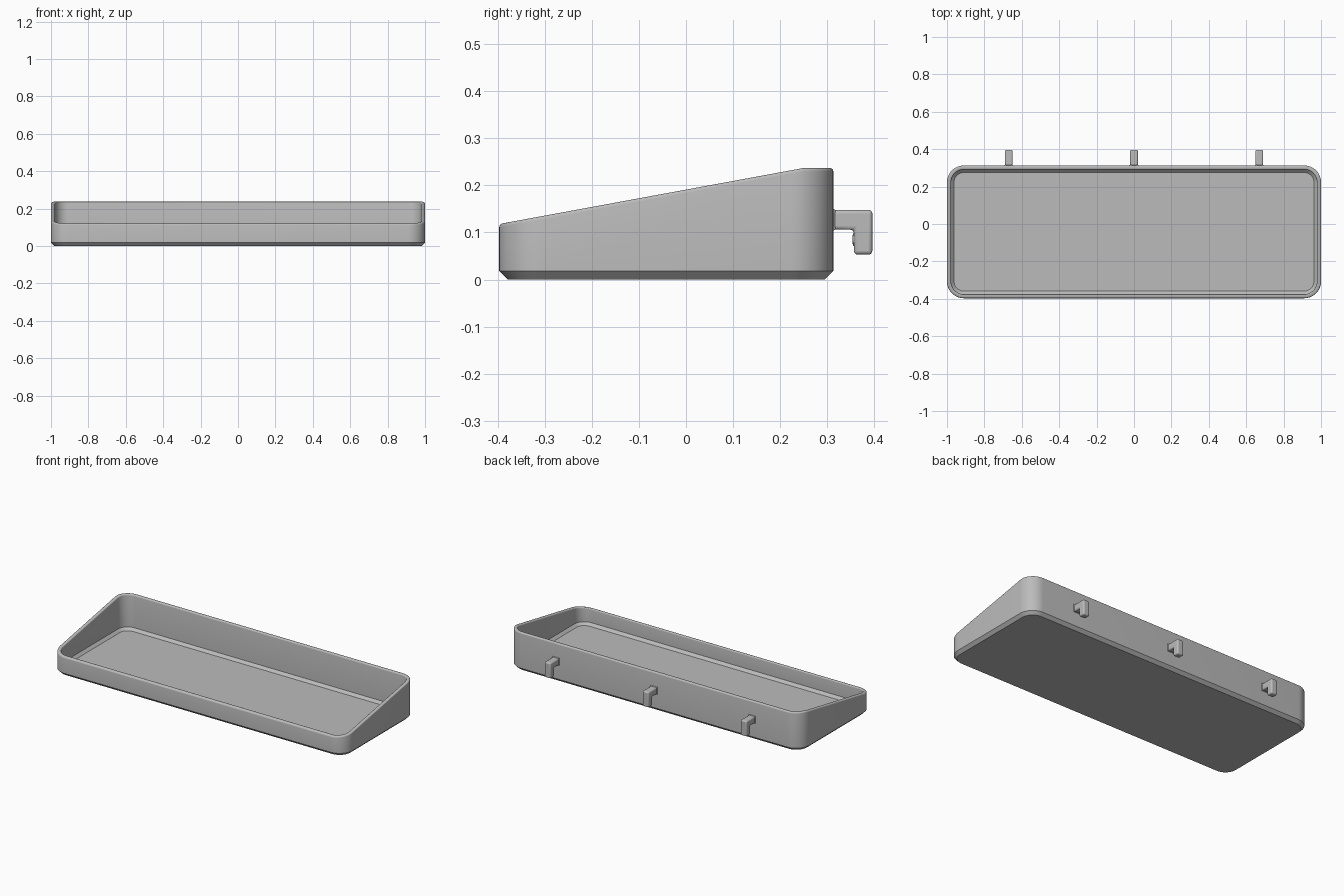
import bpy, bmesh, math
from mathutils import Vector

cube = bpy.data.objects.get("Cube")
if cube:
    bpy.data.objects.remove(cube, do_unlink=True)

grey = bpy.data.materials.new("plain grey")
grey.use_nodes = True
grey.diffuse_color = (0.5, 0.5, 0.5, 1)
grey.node_tree.nodes["Principled BSDF"].inputs["Base Color"].default_value = (0.5, 0.5, 0.5, 1)

BACK, FRONT, RADIUS, WALL = 0.313, -0.397, 0.09, 0.022
FLOOR, CHAMFER, ROUND = 0.02, 0.018, 0.007


def finish(bm, name, angle=30):
    bmesh.ops.recalc_face_normals(bm, faces=bm.faces)
    mesh = bpy.data.meshes.new(name)
    bm.to_mesh(mesh)
    bm.free()
    obj = bpy.data.objects.new(name, mesh)
    bpy.context.collection.objects.link(obj)
    mesh.materials.append(grey)
    bpy.ops.object.select_all(action='DESELECT')
    obj.select_set(True)
    bpy.context.view_layer.objects.active = obj
    bpy.ops.object.shade_smooth_by_angle(angle=math.radians(angle))
    return obj


def outline(inset, steps=12):
    """Rounded rectangle, inset from the outer wall."""
    r = RADIUS - inset
    centres = [(1 - RADIUS, BACK - RADIUS), (RADIUS - 1, BACK - RADIUS),
               (RADIUS - 1, FRONT + RADIUS), (1 - RADIUS, FRONT + RADIUS)]
    points = []
    for k, (cx, cy) in enumerate(centres):
        for i in range(steps + 1):
            a = math.pi / 2 * (k + i / steps)
            points.append((cx + r * math.cos(a), cy + r * math.sin(a)))
    return points


def rim_height(y):
    return min(0.237, 0.118 + 0.184 * (y - FRONT))


# Tray: rings up the outside, over the rounded rim and down to the floor
bm = bmesh.new()
sections = [(CHAMFER, 0, False), (0, CHAMFER, False)]
for i in range(5):
    a = math.pi / 8 * i
    sections.append((ROUND * (1 - math.cos(a)), ROUND * (math.sin(a) - 1), True))
for i in range(5):
    a = math.pi / 8 * i
    sections.append((WALL - ROUND * (1 - math.sin(a)), ROUND * (math.cos(a) - 1), True))
sections += [(WALL, FLOOR + 0.016, False), (WALL + 0.016, FLOOR, False)]
rings = []
for inset, z, on_rim in sections:
    rings.append([bm.verts.new((x, y, z + (rim_height(y) if on_rim else 0)))
                  for x, y in outline(inset)])
for low, high in zip(rings, rings[1:]):
    n = len(low)
    for i in range(n):
        j = (i + 1) % n
        bm.faces.new((low[i], low[j], high[j], high[i]))
bm.faces.new(rings[0])
bm.faces.new(rings[-1])
finish(bm, "tray")

# Hooks: L-shaped side profile, extruded and rounded, with a flared root
HOOK = [(0.305, 0.106), (0.357, 0.106), (0.357, 0.053), (0.396, 0.053),
        (0.396, 0.148), (0.305, 0.148)]
for side, x in (("right", -0.67), ("middle", 0), ("left", 0.67)):
    bm = bmesh.new()
    face = bm.faces.new([bm.verts.new((x - 0.021, y, z)) for y, z in HOOK])
    extruded = bmesh.ops.extrude_face_region(bm, geom=[face])["geom"]
    bmesh.ops.translate(bm, vec=(0.042, 0, 0),
                        verts=[v for v in extruded if isinstance(v, bmesh.types.BMVert)])
    bmesh.ops.recalc_face_normals(bm, faces=bm.faces)
    hook = finish(bm, side + "_hook", 40)
    bevel = hook.modifiers.new("rounding", 'BEVEL')
    bevel.width, bevel.segments = 0.008, 4

    # Flared root against the back wall
    bm = bmesh.new()
    bmesh.ops.create_cube(bm, size=1)
    for v in bm.verts:
        grow = 0.005 if v.co.y < 0 else 0
        v.co = Vector((x + v.co.x * (0.04 + 2 * grow), 0.3145 + v.co.y * 0.007,
                       0.127 + v.co.z * (0.04 + 2 * grow)))
    finish(bm, side + "_hook_root")

    # Small gripping bump inside the hook
    bm = bmesh.new()
    bmesh.ops.create_uvsphere(bm, u_segments=16, v_segments=10, radius=0.014)
    for v in bm.verts:
        v.co = Vector((x + v.co.x, 0.357 + v.co.y * 0.25, 0.085 + v.co.z))
    finish(bm, side + "_hook_bump", 60)
